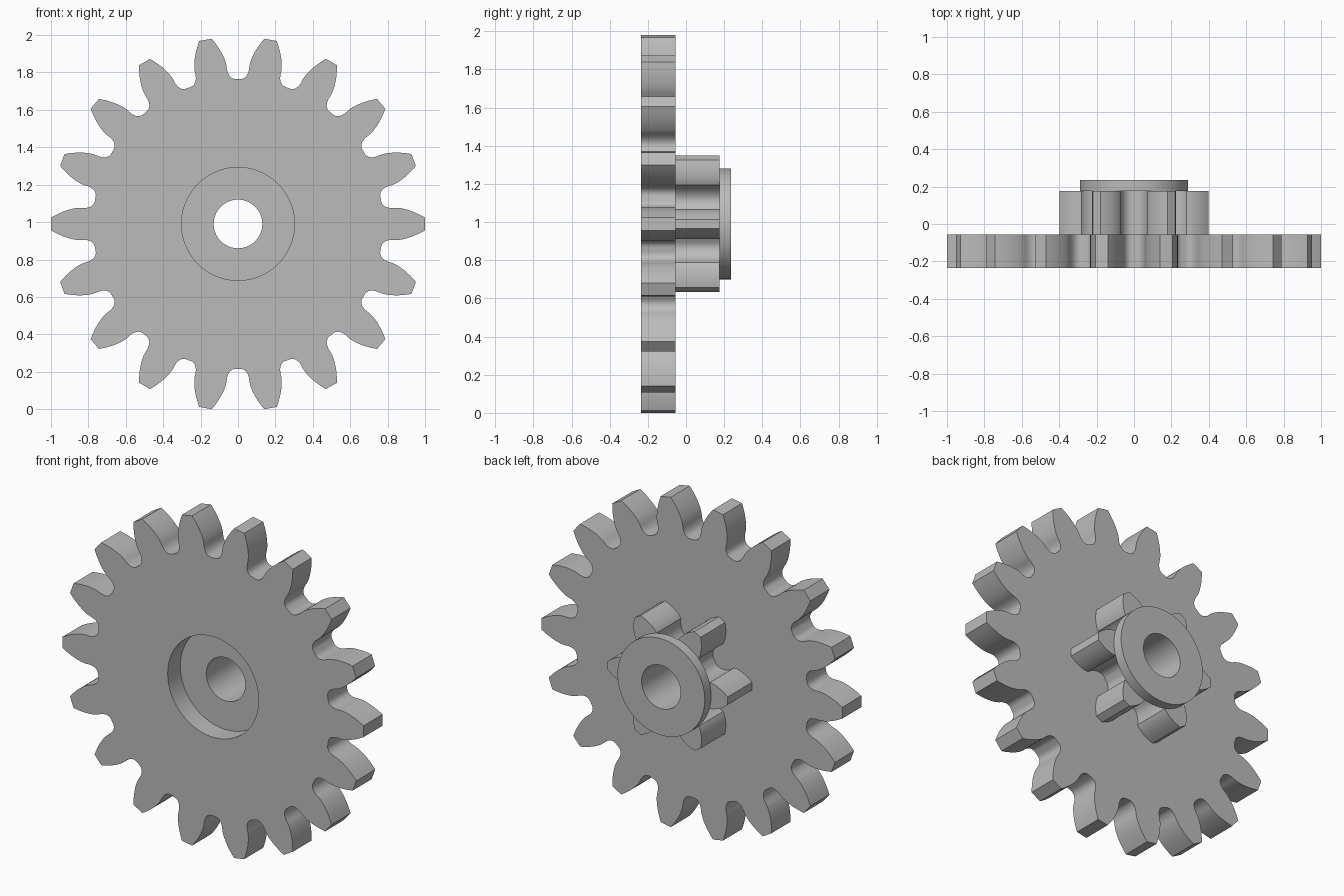
import bpy
import bmesh
from math import pi, sin, cos, tan, acos, atan2, hypot, radians

cube = bpy.data.objects.get("Cube")
if cube:
    bpy.data.objects.remove(cube, do_unlink=True)

PRESSURE = radians(20)
BORE = 0.13
CENTRE_Z = sin(radians(82))

grey = bpy.data.materials.new("plain grey")
grey.use_nodes = True
colour = (0.5, 0.5, 0.5, 1)
grey.diffuse_color = colour
grey.node_tree.nodes["Principled BSDF"].inputs["Base Color"].default_value = colour


def circle(radius, sides=72):
    return [(radius, 2 * pi * i / sides) for i in range(sides)]


def gear_outline(teeth, module):
    """Involute gear as polar points, with one tooth centred on +x."""
    pitch = teeth * module / 2
    base, tip = pitch * cos(PRESSURE), pitch + module
    fillet = 0.25 * module
    depth = 1.25 * module - fillet
    offset = pi * module / 4 - depth * tan(PRESSURE) - fillet / cos(PRESSURE)

    # angle from the middle of the gap to the involute flank
    def flank(r):
        a = acos(min(1, base / r))
        return pi / teeth / 2 - tan(PRESSURE) + PRESSURE + tan(a) - a

    # root fillet, as swept by the rounded corner of a cutting rack
    side = []
    for i in range(200):
        y = depth * 0.03 * i
        turn = (y - offset) / pitch
        reach = 1 + fillet / hypot(depth, y)
        px, py = pitch - depth * reach, y * reach
        r, angle = hypot(px, py), atan2(py, px) - turn
        if r > pitch or (r > base and angle < flank(r)):
            break
        if not side or hypot(r - side[-1][0], r * (angle - side[-1][1])) > 0.08 * module:
            side.append((r, angle))

    # involute flank up to the tip
    start = max(base, side[-1][0] + 0.05 * module)
    for i in range(9):
        r = start + (tip - start) * i / 8
        side.append((r, flank(r)))

    # each gap: down one flank, up the other
    points = []
    for n in range(teeth):
        middle = (2 * n + 1) * pi / teeth
        points += [(r, middle - a) for r, a in reversed(side)]
        points += [(r, middle + a) for r, a in side]
    return points


def prism(name, outline, front, back):
    bm = bmesh.new()
    face = bm.faces.new([bm.verts.new((r * cos(a), front, CENTRE_Z + r * sin(a)))
                         for r, a in outline])
    result = bmesh.ops.extrude_face_region(bm, geom=[face])
    moved = [v for v in result["geom"] if isinstance(v, bmesh.types.BMVert)]
    bmesh.ops.translate(bm, verts=moved, vec=(0, back - front, 0))
    bmesh.ops.recalc_face_normals(bm, faces=bm.faces)
    mesh = bpy.data.meshes.new(name)
    bm.to_mesh(mesh)
    bm.free()
    mesh.materials.append(grey)
    obj = bpy.data.objects.new(name, mesh)
    bpy.context.collection.objects.link(obj)
    return obj


def cut(obj, radius, front, back):
    cutter = prism("cutter", circle(radius), front, back)
    cutter.hide_render = True
    bpy.context.view_layer.objects.active = obj
    mod = obj.modifiers.new("hole", "BOOLEAN")
    mod.operation, mod.solver, mod.object = "DIFFERENCE", "EXACT", cutter
    bpy.ops.object.modifier_apply(modifier=mod.name)
    bpy.data.objects.remove(cutter, do_unlink=True)


# large gear wheel, small pinion and end collar along the y axis
wheel = prism("large_gear", gear_outline(18, 0.1), -0.236, -0.056)
pinion = prism("small_gear", gear_outline(6, 0.1), -0.056, 0.176)
collar = prism("end_collar", circle(0.29), 0.176, 0.236)

# round recess in the front, and the bore through everything
cut(wheel, 0.302, -0.4, -0.116)
for part in (wheel, pinion, collar):
    cut(part, BORE, -0.5, 0.5)

# smooth flanks and holes with crisp edges
for part in (wheel, pinion, collar):
    bpy.ops.object.select_all(action="DESELECT")
    part.select_set(True)
    bpy.context.view_layer.objects.active = part
    bpy.ops.object.shade_smooth_by_angle(angle=radians(30))
